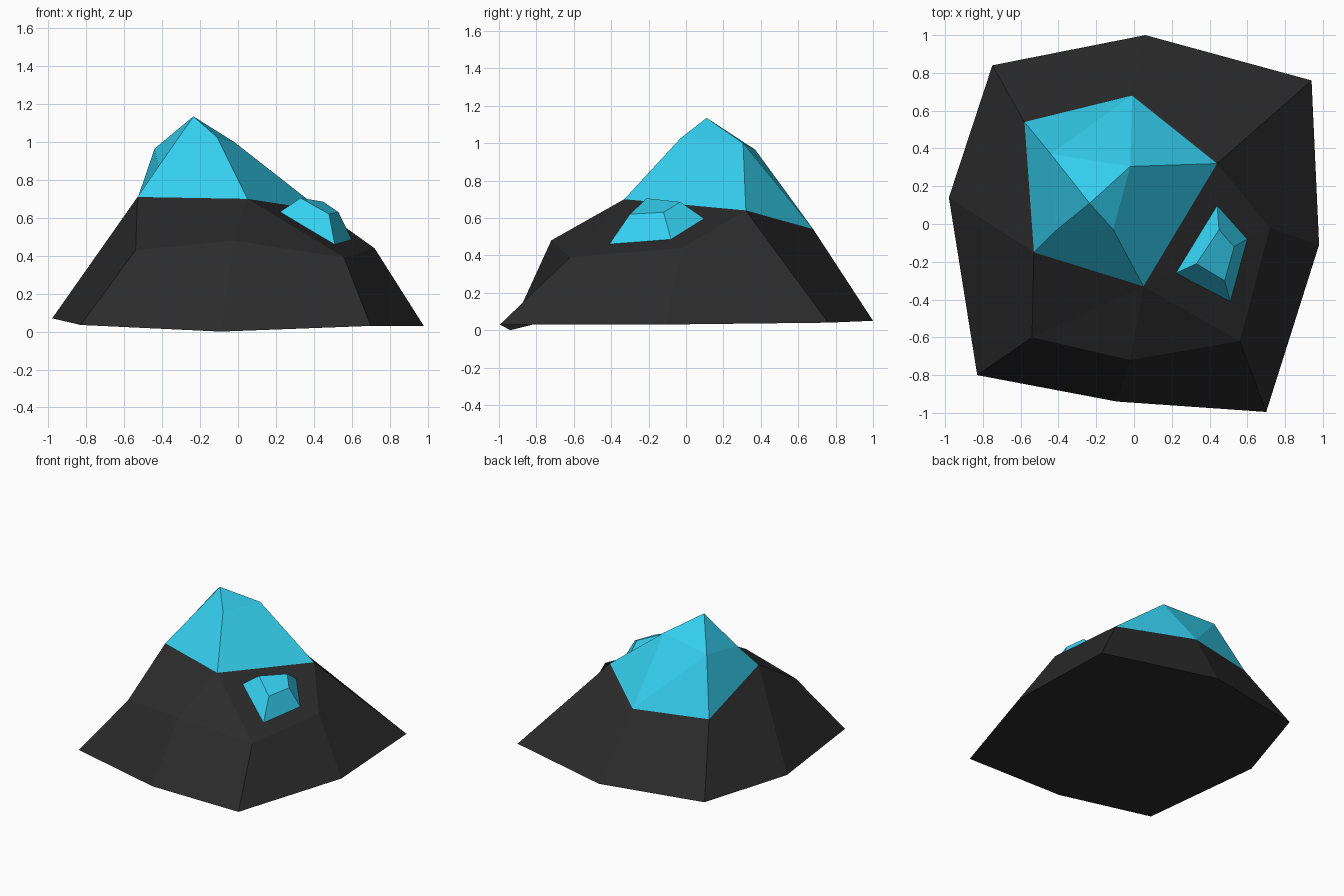
import bpy

if "Cube" in bpy.data.objects:
    bpy.data.objects.remove(bpy.data.objects["Cube"])


def material(name, rgb):
    m = bpy.data.materials.new(name)
    m.diffuse_color = (*rgb, 1)
    m.use_nodes = True
    m.node_tree.nodes["Principled BSDF"].inputs["Base Color"].default_value = m.diffuse_color
    return m


def build(name, verts, faces, mat):
    me = bpy.data.meshes.new(name)
    me.from_pydata(verts, [], faces)
    me.materials.append(mat)
    ob = bpy.data.objects.new(name, me)
    bpy.context.collection.objects.link(ob)
    return ob


def loft(a, b, n):
    """Quads joining two rings of n points that start at index a and b."""
    return [(a + i, a + (i + 1) % n, b + (i + 1) % n, b + i) for i in range(n)]


rock = material("dark_rock", (0.024, 0.024, 0.024))
ice = material("cyan_ice", (0.035, 0.63, 0.87))

# Corners shared by the rock and the peak cap
left, front, right = (-.53, -.15, .71), (.05, -.33, .70), (.44, .32, .64)
back, back_left = (-.01, .68, .54), (-.58, .54, .555)

# Mountain: eight-sided foot, lofted up to the shoulders (counter-clockwise)
foot = [(-.83, -.80, .035), (-.09, -.94, 0), (.70, -.995, .03), (.98, -.11, .03),
        (.94, .76, .04), (.06, 1.0, .05), (-.75, .84, .06), (-.98, .14, .07)]
shoulder = [(-.54, -.60, .43), (-.02, -.72, .48), (.56, -.62, .39), (.72, -.02, .44),
            right, back, back_left, left]
ledge = [(8 + i, 8 + (i + 1) % 8, 16) for i in (7, 0, 1, 2, 3)]
build("mountain_rock", foot + shoulder + [front],
      loft(0, 8, 8) + ledge + [tuple(range(7, -1, -1))], rock)

# Peak cap: faceted cone with a broken upper ring
rim = [left, front, right, back, back_left]
upper = [(-.42, -.04, .87), (-.11, -.03, 1.025), (-.02, .305, 1.0), (-.44, .37, .965)]
peak = (-.235, .11, 1.135)
build("peak_cap", rim + upper + [peak],
      [(0, 1, 6, 5), (1, 2, 7, 6), (2, 3, 7), (3, 4, 8), (3, 8, 7), (4, 0, 5, 8),
       (5, 6, 9), (6, 7, 9), (7, 8, 9), (8, 5, 9)], ice)

# Small ice patch on the right-hand slope
patch_rim = [(.22, -.26, .63), (.51, -.41, .46), (.60, -.08, .485), (.44, .10, .595)]
patch_top = [(.33, -.21, .705), (.48, -.30, .62), (.53, -.12, .63), (.45, -.03, .685)]
build("slope_patch", patch_rim + patch_top, loft(0, 4, 4) + [(4, 5, 6, 7)], ice)
